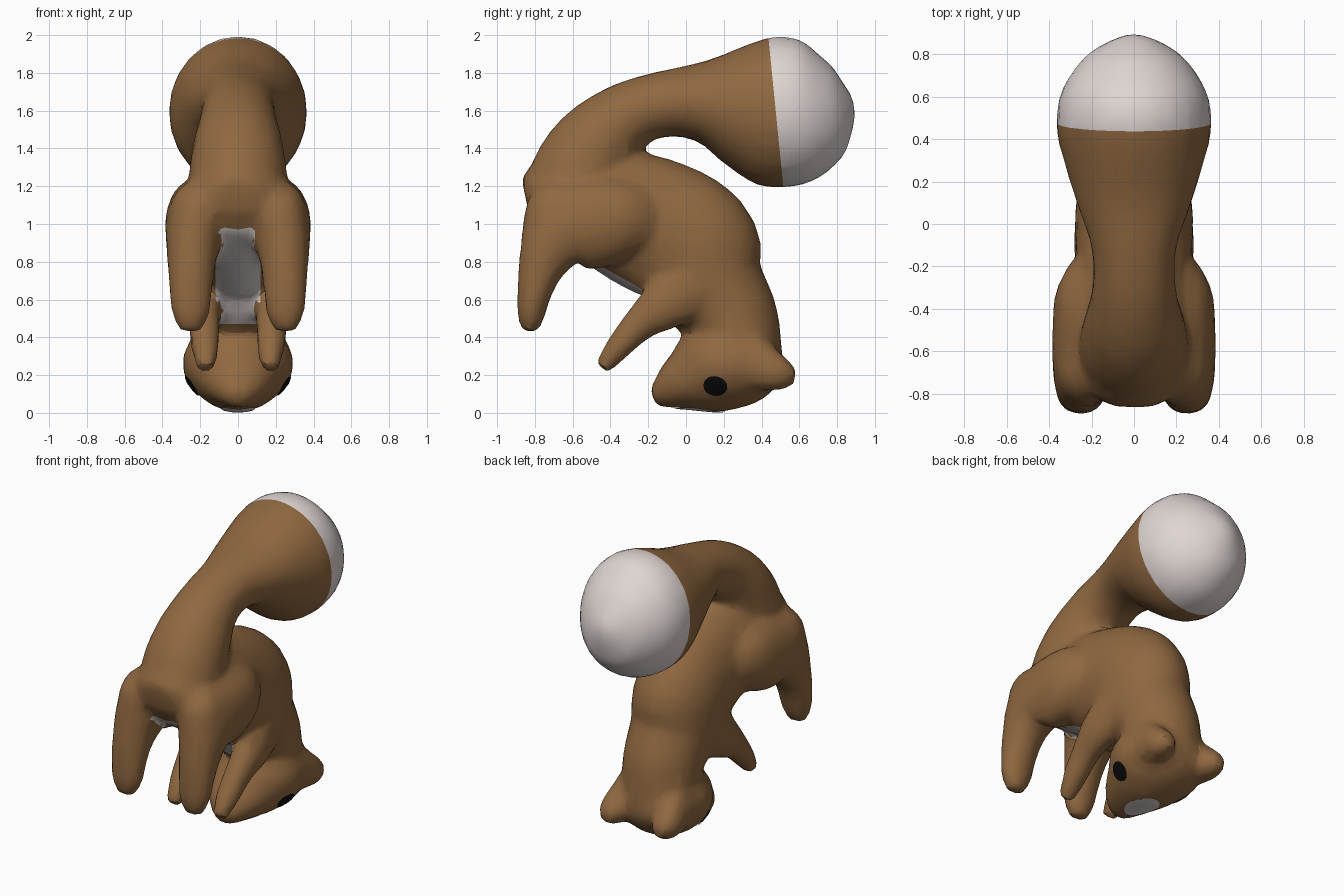
import bpy, bmesh, math
from mathutils import Vector
from mathutils.bvhtree import BVHTree

if "Cube" in bpy.data.objects:
    bpy.data.objects.remove(bpy.data.objects["Cube"], do_unlink=True)


def material(name, rgb):
    m = bpy.data.materials.new(name)
    m.use_nodes = True
    m.diffuse_color = (*rgb, 1)
    m.node_tree.nodes["Principled BSDF"].inputs["Base Color"].default_value = (*rgb, 1)
    return m


BROWN = material("brown fur", (0.28, 0.14, 0.052))
WHITE = material("pale fur", (0.74, 0.67, 0.65))
BLACK = material("black eye", (0.004, 0.004, 0.004))


def catmull(a, b, c, d, t):
    return [0.5 * (2 * q + (r - p) * t + (2 * p - 5 * q + 4 * r - s) * t * t
                   + (3 * q - p - 3 * r + s) * t ** 3) for p, q, r, s in zip(a, b, c, d)]


def tube(bm, sections, sides=24, steps=4):
    """Loft ellipses along a path; section = x, y, z, half width, half depth."""
    n, path = len(sections), []
    for i in range(n - 1):
        quad = [sections[min(max(i + k, 0), n - 1)] for k in (-1, 0, 1, 2)]
        path += [catmull(*quad, s / steps) for s in range(steps)]
    path.append(sections[-1])
    rings = []
    for i, (x, y, z, w, h) in enumerate(path):
        a, b = path[max(i - 1, 0)], path[min(i + 1, len(path) - 1)]
        across = Vector((0, a[2] - b[2], b[1] - a[1])).normalized()
        ring = []
        for k in range(sides):
            t = math.tau * k / sides
            ring.append(bm.verts.new(Vector((x, y, z)) + Vector((w * math.cos(t), 0, 0))
                                     + across * (h * math.sin(t))))
        rings.append(ring)
    for a, b in zip(rings, rings[1:]):
        for k in range(sides):
            j = (k + 1) % sides
            bm.faces.new((a[k], a[j], b[j], b[k]))
    bm.faces.new(rings[0][::-1])
    bm.faces.new(rings[-1])


def ball(bm, centre, radii):
    made = bmesh.ops.create_uvsphere(bm, u_segments=24, v_segments=16, radius=1)["verts"]
    bmesh.ops.scale(bm, vec=radii, verts=made)
    bmesh.ops.translate(bm, vec=centre, verts=made)


bm = bmesh.new()
# Arched trunk, from rump to neck
tube(bm, [(0, -0.85, 1.14, 0.12, 0.10), (0, -0.75, 1.15, 0.24, 0.20), (0, -0.5, 1.11, 0.27, 0.30),
          (0, -0.22, 1.01, 0.27, 0.36), (0, 0.03, 0.88, 0.28, 0.36), (0, 0.125, 0.68, 0.26, 0.30),
          (0, 0.24, 0.5, 0.25, 0.25), (0, 0.26, 0.3, 0.24, 0.25)])
# Bushy tail, rooted in the rump
tube(bm, [(0, -0.62, 1.02, 0.20, 0.20), (0, -0.59, 1.21, 0.26, 0.25), (0, -0.48, 1.41, 0.24, 0.235),
          (0, -0.32, 1.565, 0.20, 0.185), (0, -0.12, 1.635, 0.20, 0.175), (0, 0.08, 1.645, 0.265, 0.215),
          (0, 0.26, 1.625, 0.32, 0.32), (0, 0.44, 1.60, 0.365, 0.40), (0, 0.62, 1.575, 0.345, 0.375),
          (0, 0.78, 1.575, 0.24, 0.265), (0, 0.86, 1.58, 0.12, 0.14), (0, 0.895, 1.58, 0.03, 0.04)])
# Head and snout
ball(bm, (0, 0.22, 0.26), (0.295, 0.30, 0.24))
tube(bm, [(0, 0.25, 0.26, 0.25, 0.23), (0, 0.11, 0.215, 0.25, 0.225), (0, -0.03, 0.155, 0.19, 0.15),
          (0, -0.12, 0.105, 0.12, 0.09), (0, -0.175, 0.08, 0.05, 0.05)])
for s in (1, -1):
    # Hind leg with broad thigh
    tube(bm, [(s * 0.19, -0.18, 1.0, 0.11, 0.14), (s * 0.215, -0.32, 1.02, 0.155, 0.21),
              (s * 0.22, -0.50, 1.0, 0.165, 0.24), (s * 0.225, -0.66, 0.96, 0.16, 0.215),
              (s * 0.245, -0.755, 0.8, 0.13, 0.135), (s * 0.25, -0.80, 0.65, 0.115, 0.095),
              (s * 0.25, -0.82, 0.52, 0.10, 0.075), (s * 0.25, -0.825, 0.43, 0.055, 0.045)])
    # Front of the hip, filling the thigh towards the rump
    ball(bm, (s * 0.22, -0.68, 1.03), (0.15, 0.18, 0.2))
    # Arm
    tube(bm, [(s * 0.17, 0.08, 0.72, 0.10, 0.18), (s * 0.185, -0.11, 0.575, 0.10, 0.14),
              (s * 0.18, -0.24, 0.475, 0.085, 0.095), (s * 0.175, -0.36, 0.345, 0.075, 0.07),
              (s * 0.17, -0.445, 0.235, 0.05, 0.045)])
    # Ear, blended into the skull
    tube(bm, [(s * 0.16, 0.30, 0.29, 0.11, 0.17), (s * 0.185, 0.42, 0.235, 0.10, 0.125),
              (s * 0.195, 0.51, 0.205, 0.088, 0.09), (s * 0.195, 0.58, 0.195, 0.045, 0.045)])

mesh = bpy.data.meshes.new("squirrel_body")
bmesh.ops.recalc_face_normals(bm, faces=bm.faces)
bm.to_mesh(mesh)
bm.free()
body = bpy.data.objects.new("squirrel_body", mesh)
bpy.context.collection.objects.link(body)
bpy.context.view_layer.objects.active = body
body.select_set(True)

# Fuse the parts into one skin with soft joins and coarse facets
fuse = body.modifiers.new("fuse", 'REMESH')
fuse.mode, fuse.voxel_size = 'VOXEL', 0.022
soft = body.modifiers.new("soften", 'SMOOTH')
soft.factor, soft.iterations = 0.5, 12
coarse = body.modifiers.new("coarsen", 'DECIMATE')
coarse.ratio = 0.15
for name in ("fuse", "soften", "coarsen"):
    bpy.ops.object.modifier_apply(modifier=name)

# Cut the colour borders, then paint tail tip and belly
mesh = body.data
mesh.materials.clear()
for m in (BROWN, WHITE):
    mesh.materials.append(m)
bm = bmesh.new()
bm.from_mesh(mesh)


def cut(point, normal, rule):
    faces = [f for f in bm.faces if rule(f.calc_center_median())]
    parts = faces + list({e for f in faces for e in f.edges}) + list({v for f in faces for v in f.verts})
    bmesh.ops.bisect_plane(bm, geom=parts, plane_co=point, plane_no=normal)


tip_point, tip_normal = Vector((0, 0.435, 2)), Vector((0, 1, 0.1))
cut(tip_point, tip_normal, lambda c: c.z > 1.1 and c.y > 0.2)
for s in (1, -1):
    cut((s * 0.12, 0, 0), (1, 0, 0), lambda c: 0.4 < c.z < 1.05 and c.y < 0.1)
cut((0, 0, 0.47), (0, 0, 1), lambda c: abs(c.x) < 0.12 and 0.4 < c.z < 0.6 and c.y < 0.15)
bm.normal_update()
for f in bm.faces:
    c = f.calc_center_median()
    tip = c.z > 1.1 and (c - tip_point).dot(tip_normal) > 0
    belly = (abs(c.x) < 0.12 and 0.47 < c.z < 0.97 and -0.78 < c.y < 0.15
             and f.normal.y + f.normal.z < -0.3 and abs(f.normal.x) < 0.75)
    f.material_index = 1 if tip or belly else 0
bm.to_mesh(mesh)
skin = BVHTree.FromBMesh(bm)
bm.free()
bpy.ops.object.shade_smooth_by_angle(angle=math.radians(25))


def patch(name, centre, outward, up, ru, rv, mat):
    """Thin oval plate laid on the skin."""
    out = Vector(outward).normalized()
    u = out.cross(Vector(up)).normalized()
    v = out.cross(u)
    pm = bmesh.new()
    rows = []
    for r in (0.01, 0.35, 0.7, 1):
        row = []
        for k in range(20):
            t = math.tau * k / 20
            p = Vector(centre) + u * (ru * r * math.cos(t)) + v * (rv * r * math.sin(t))
            hit = skin.ray_cast(p + out * 0.2, -out)[0] or p
            row.append(pm.verts.new(hit + out * 0.008))
        rows.append(row)
    pm.faces.new(rows[0])
    for a, b in zip(rows, rows[1:]):
        for k in range(20):
            pm.faces.new((a[k], b[k], b[(k + 1) % 20], a[(k + 1) % 20]))
    bmesh.ops.recalc_face_normals(pm, faces=pm.faces)
    pm.normal_update()
    if sum((f.normal.dot(out) for f in pm.faces)) < 0:
        bmesh.ops.reverse_faces(pm, faces=pm.faces)
    me = bpy.data.meshes.new(name)
    pm.to_mesh(me)
    pm.free()
    me.materials.append(mat)
    bpy.context.collection.objects.link(bpy.data.objects.new(name, me))


# Eyes and pale muzzle spot
for s, side in ((1, "left"), (-1, "right")):
    patch(side + "_eye", (s * 0.25, 0.155, 0.14), (s, -0.1, -0.3), (0, 0, 1), 0.064, 0.06, BLACK)
patch("muzzle_spot", (0, 0.075, 0.02), (0, 0, -1), (0, 1, 0), 0.09, 0.14, WHITE)
